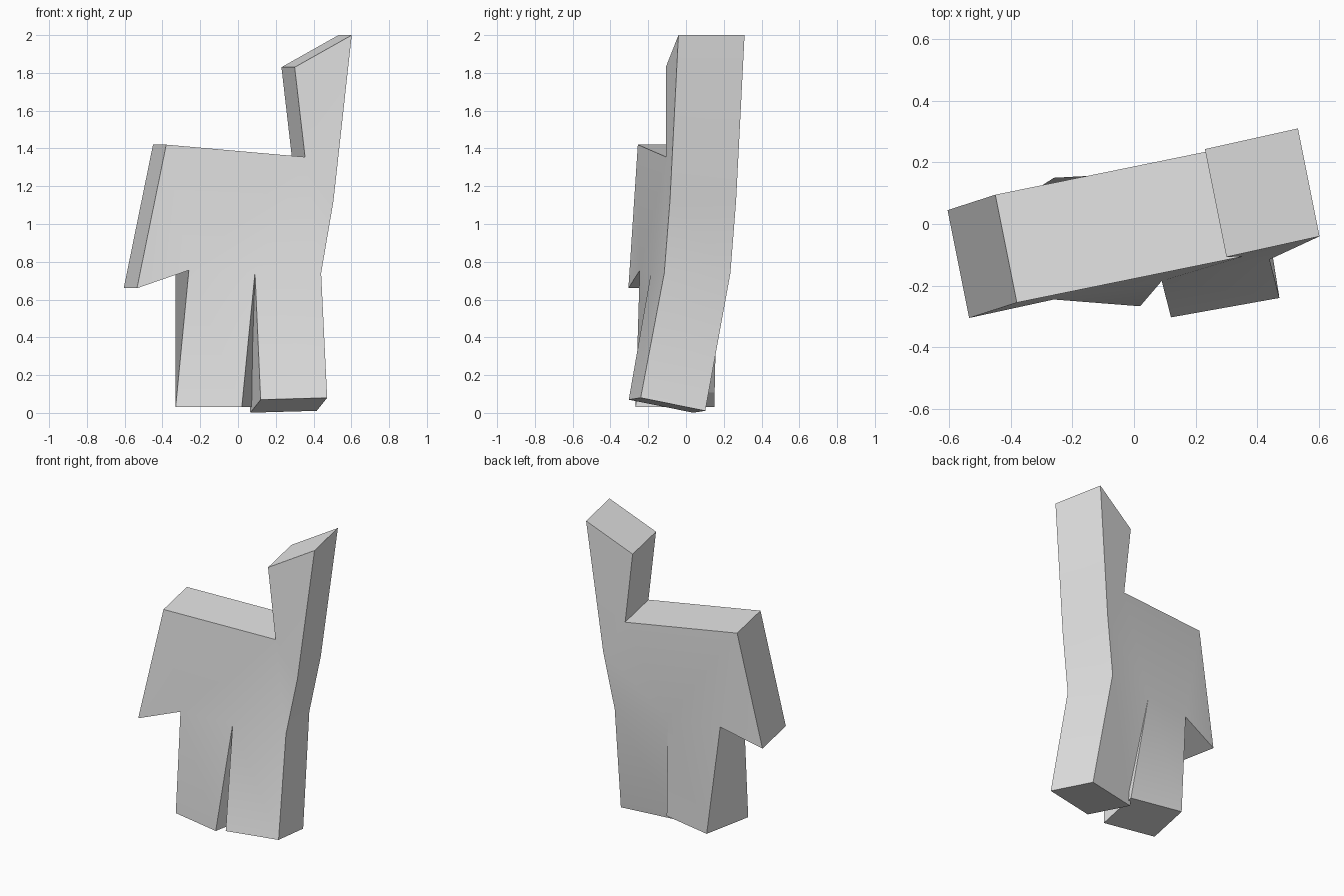
import bpy
import bmesh
import math
from mathutils import Vector

default = bpy.data.objects.get("Cube")
if default:
    bpy.data.objects.remove(default, do_unlink=True)

# Plain grey material
grey = bpy.data.materials.new("light grey")
grey.use_nodes = True
colour = (0.8, 0.8, 0.8, 1)
grey.diffuse_color = colour
grey.node_tree.nodes["Principled BSDF"].inputs["Base Color"].default_value = colour

# Depth directions: the body, the stepping leg and the twisted leg
BODY = Vector((-0.07, 0.35, 0))
STEP = Vector((-0.055, 0.342, -0.069))
TWIST = Vector((0.07, 0.345, 0))

# Front corners of the figure, in outline order, each with its depth
corners = {
    "raised_tip": ((0.602, -0.04, 2.0), BODY),
    "raised_inner": ((0.30, -0.107, 1.83), BODY),
    "neck": ((0.355, -0.105, 1.355), BODY),
    "shoulder": ((-0.38, -0.255, 1.42), BODY),
    "hand": ((-0.535, -0.305, 0.66), BODY),
    "hip_right": ((-0.26, -0.245, 0.755), BODY),
    "right_outer": ((-0.33, -0.195, 0.03), TWIST),
    "right_inner": ((0.02, -0.267, 0.03), TWIST),
    "crotch": ((0.09, -0.185, 0.745), BODY),
    "left_inner": ((0.12, -0.303, 0.07), STEP),
    "left_outer": ((0.472, -0.24, 0.08), STEP),
    "hip_left": ((0.44, -0.115, 0.74), BODY),
    "side": ((0.505, -0.085, 1.12), BODY),
}

# Front panels: each is repeated on the back
panels = {
    "raised_arm": ("raised_tip", "raised_inner", "neck", "side"),
    "lowered_arm": ("shoulder", "hand", "hip_right"),
    "chest": ("neck", "shoulder", "hip_right", "crotch"),
    "flank": ("neck", "crotch", "hip_left", "side"),
    "right_leg": ("hip_right", "right_outer", "right_inner", "crotch"),
    "left_leg": ("crotch", "left_inner", "left_outer", "hip_left"),
}

bm = bmesh.new()
front = {n: bm.verts.new(p) for n, (p, d) in corners.items()}
back = {n: bm.verts.new(Vector(p) + d) for n, (p, d) in corners.items()}

for names in panels.values():
    bm.faces.new([front[n] for n in names])
    bm.faces.new([back[n] for n in reversed(names)])

# Walls joining front to back around the outline
outline = list(corners)
for a, b in zip(outline, outline[1:] + outline[:1]):
    bm.faces.new((front[b], front[a], back[a], back[b]))

bmesh.ops.recalc_face_normals(bm, faces=bm.faces)
mesh = bpy.data.meshes.new("figure_body")
bm.to_mesh(mesh)
bm.free()
mesh.materials.append(grey)

body = bpy.data.objects.new("figure_body", mesh)
bpy.context.collection.objects.link(body)
bpy.ops.object.select_all(action="DESELECT")
body.select_set(True)
bpy.context.view_layer.objects.active = body
bpy.ops.object.shade_smooth_by_angle(angle=math.radians(30))
